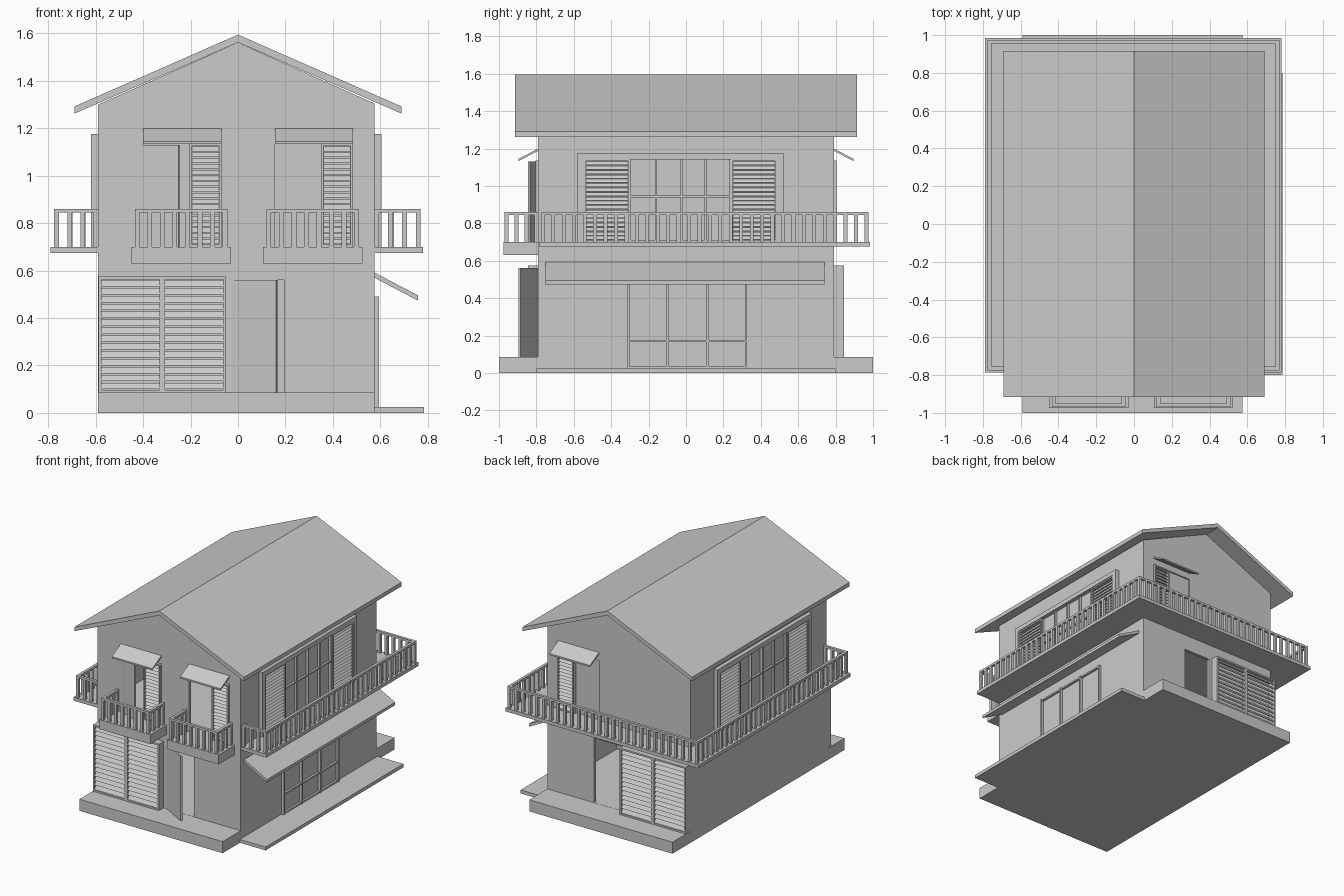
import bpy, bmesh
from mathutils import Vector

if "Cube" in bpy.data.objects:
    bpy.data.objects.remove(bpy.data.objects["Cube"])

X0, X1, Y = -0.59, 0.575, 0.79      # wall planes
SIDES = {
    "front": lambda u, d, z: (u, -Y - d, z),
    "back": lambda u, d, z: (u, Y + d, z),
    "right": lambda u, d, z: (X1 + d, u, z),
    "left": lambda u, d, z: (X0 - d, u, z),
}


def extrude(bm, prof, u0, u1, fn):
    """Extrude a (d, z) profile along u, mapped into the world by fn."""
    a = [bm.verts.new(fn(u0, d, z)) for d, z in prof]
    b = [bm.verts.new(fn(u1, d, z)) for d, z in prof]
    n = len(prof)
    fs = [bm.faces.new(a), bm.faces.new(b[::-1])]
    fs += [bm.faces.new((a[i], b[i], b[(i + 1) % n], a[(i + 1) % n])) for i in range(n)]
    bmesh.ops.recalc_face_normals(bm, faces=fs)


def box(bm, u0, u1, d0, d1, z0, z1, fn=lambda u, d, z: (u, d, z)):
    extrude(bm, [(d0, z0), (d1, z0), (d1, z1), (d0, z1)], u0, u1, fn)


def finish(bm, name):
    me = bpy.data.meshes.new(name)
    bmesh.ops.recalc_face_normals(bm, faces=bm.faces[:])
    bm.to_mesh(me)
    bm.free()
    ob = bpy.data.objects.new(name, me)
    bpy.context.collection.objects.link(ob)
    return ob


def solid(name, *dims):
    bm = bmesh.new()
    box(bm, *dims)
    return finish(bm, name)


def along_y(u, d, z):
    return (d, u, z)


def slats(bm, u0, u1, z0, z1, n, d0, d1, fn):
    """Tilted louvre slats."""
    h = (z1 - z0) / n
    for i in range(n):
        z = z0 + i * h + 0.1 * h
        extrude(bm, [(d1 - 0.005, z), (d1, z), (d0 + 0.005, z + 0.8 * h), (d0, z + 0.8 * h)], u0, u1, fn)


def shutter(bm, u0, u1, z0, z1, n, d0, d1, fn, t=0.01):
    for a, b in ((u0, u0 + t), (u1 - t, u1)):
        box(bm, a, b, d0, d1, z0, z1, fn)
    for a, b in ((z0, z0 + t), (z1 - t, z1)):
        box(bm, u0 + t, u1 - t, d0, d1, a, b, fn)
    slats(bm, u0 + t, u1 - t, z0 + t, z1 - t, n, d0, d1 - 0.002, fn)


def railing(name, pts, z0=0.70, z1=0.86, w=0.02):
    """Handrail with square balusters along axis-aligned segments."""
    bm = bmesh.new()
    h = w / 2
    for p, q in zip(pts, pts[1:]):
        p, q = Vector(p), Vector(q)
        lo = (min(p.x, q.x) - h, min(p.y, q.y) - h)
        hi = (max(p.x, q.x) + h, max(p.y, q.y) + h)
        box(bm, lo[0], hi[0], lo[1], hi[1], z1 - 0.016, z1)
        n = max(1, round((q - p).length / 0.056))
        for i in range(n + (q == Vector(pts[-1]))):
            c = p.lerp(q, i / n)
            box(bm, c.x - h, c.x + h, c.y - h, c.y + h, z0, z1 - 0.016)
    return finish(bm, name)


def awning(name, side, u0, u1, d, z_wall, z_edge, t):
    bm = bmesh.new()
    extrude(bm, [(0, z_wall), (d, z_edge), (d, z_edge - t), (0, z_wall - t)], u0, u1, SIDES[side])
    return finish(bm, name)


def leaf(name, u0, u1, d1, z0, z1, t=0.012):
    """Door leaf swung outwards from hinge u0 on the front wall."""
    bm = bmesh.new()
    a, b = Vector((u0, -Y)), Vector((u1, -Y - d1))
    n = Vector((b.y - a.y, a.x - b.x)).normalized() * -t
    ring = [a, b, b + n, a + n]
    lo = [bm.verts.new((p.x, p.y, z0)) for p in ring]
    up = [bm.verts.new((p.x, p.y, z1)) for p in ring]
    bm.faces.new(lo)
    bm.faces.new(up)
    for i in range(4):
        j = (i + 1) % 4
        bm.faces.new((lo[i], lo[j], up[j], up[i]))
    return finish(bm, name)


# Ground slabs
solid("base_slab", X0, X1, -1, 1, 0, 0.085)
solid("side_step", X1, 0.785, -0.8, 0.8, 0, 0.025)

# Hollow gabled walls with door openings
bm = bmesh.new()
extrude(bm, [(X0, 0.08), (X1, 0.08), (X1, 1.305), (0, 1.562), (X0, 1.30)], -Y, Y, along_y)
walls = finish(bm, "walls")
bm = bmesh.new()
extrude(bm, [(X0 + .02, 0.086), (X1 - .02, 0.086), (X1 - .02, 1.28), (0, 1.535), (X0 + .02, 1.28)], -Y + .02, Y - .02, along_y)
room = finish(bm, "room_cutter")
bm = bmesh.new()
for s, u0, u1, z0, z1 in (("front", -.40, -.07, .70, 1.14), ("front", .155, .485, .70, 1.14),
                          ("front", -.025, .195, .086, .56), ("back", .155, .485, .70, 1.14),
                          ("back", -.025, .195, .086, .56)):
    box(bm, u0, u1, -0.05, 0.05, z0, z1, SIDES[s])
doors = finish(bm, "opening_cutter")
for c in (room, doors):
    c.hide_render = True
    c.hide_viewport = True
    m = walls.modifiers.new(c.name, "BOOLEAN")
    m.operation, m.solver, m.object = "DIFFERENCE", "EXACT", c
solid("upper_floor", X0 + .01, X1 - .01, -Y + .01, Y - .01, 0.675, 0.70)
solid("partition", X0 + .01, X1 - .01, -.01, .01, 0.08, 1.28)

# Roof
bm = bmesh.new()
extrude(bm, [(0, 1.595), (0.69, 1.292), (0.69, 1.262), (0, 1.562), (-0.69, 1.262), (-0.69, 1.292)], -0.915, 0.915, along_y)
finish(bm, "roof")

# Wraparound balcony on the left, back and right
bm = bmesh.new()
box(bm, -0.79, X0, -0.785, 0.985, 0.675, 0.70)
box(bm, X1, 0.78, -0.785, 0.985, 0.675, 0.70)
box(bm, X0, X1, Y, 0.985, 0.675, 0.70)
finish(bm, "balcony_floor")
railing("balcony_railing", [(X0 - .01, -.765), (-.765, -.765), (-.765, .965), (.76, .965), (.76, -.765), (X1 + .01, -.765)])

# Upper doors: small front balconies, louvred shutters, awnings
for i, (side, u) in enumerate((("front", -.40), ("front", .155), ("back", .155))):
    fn = SIDES[side]
    bm = bmesh.new()
    shutter(bm, u + .195, u + .33, .70, 1.135, 17, -.01, .015, fn)
    finish(bm, f"door_shutter_{i}")
    awning(f"door_awning_{i}", side, u, u + .33, .105, 1.20, 1.145, .012)
    if side == "front":
        bm = bmesh.new()
        box(bm, u - .05, u + .37, 0, .185, .63, .70, fn)
        finish(bm, f"small_balcony_{i}")
        railing(f"small_railing_{i}", [(u - .025, -.80), (u - .025, -.96), (u + .345, -.96), (u + .345, -.80)])
leaf("upper_door_leaf", -.40, -.25, .055, .70, 1.13)
leaf("front_door_leaf", -.025, .16, .105, .086, .56)
bm = bmesh.new()
box(bm, .155, .35, -.02, -.01, .70, 1.14, SIDES["back"])
finish(bm, "back_door_panel")

# Ground floor louvred screens, front and back
for side in ("front", "back"):
    fn = SIDES[side]
    bm = bmesh.new()
    shutter(bm, -.588, -.32, .085, .575, 14, .03, .055, fn, .012)
    shutter(bm, -.32, -.052, .085, .575, 14, .03, .055, fn, .012)
    for a in (-.588, -.064):
        box(bm, a, a + .012, 0, .03, .085, .575, fn)
    box(bm, -.588, -.052, 0, .03, .563, .575, fn)
    finish(bm, f"{side}_louvre_screen")

# Long upper windows on both sides
for side in ("right", "left"):
    fn = SIDES[side]
    bm = bmesh.new()
    for a, b in ((-.58, -.545), (.485, .52)):
        box(bm, a, b, 0, .03, .70, 1.175, fn)
    box(bm, -.545, .485, 0, .03, 1.142, 1.175, fn)
    for a in (-.305, -.165, -.03, .10, .232):
        box(bm, a, a + .01, 0, .018, .70, 1.142, fn)
    for z in (.70, .938):
        box(bm, -.30, .24, 0, .015, z, z + .01, fn)
    finish(bm, f"{side}_window_frame")
    bm = bmesh.new()
    shutter(bm, -.545, -.30, .70, 1.142, 18, .004, .025, fn)
    shutter(bm, .24, .485, .70, 1.142, 18, .004, .025, fn)
    finish(bm, f"{side}_window_shutters")

# Ground floor window on the right, with its awning
fn = SIDES["right"]
bm = bmesh.new()
for a in (-.315, -.105, .11, .315):
    box(bm, a, a + .012, 0, .02, .025, .49, fn)
for z in (.025, .165, .478):
    box(bm, -.303, .315, 0, .015, z, z + .012, fn)
finish(bm, "lower_window_frame")
awning("side_awning", "right", -.75, .74, .185, .592, .495, .022)
